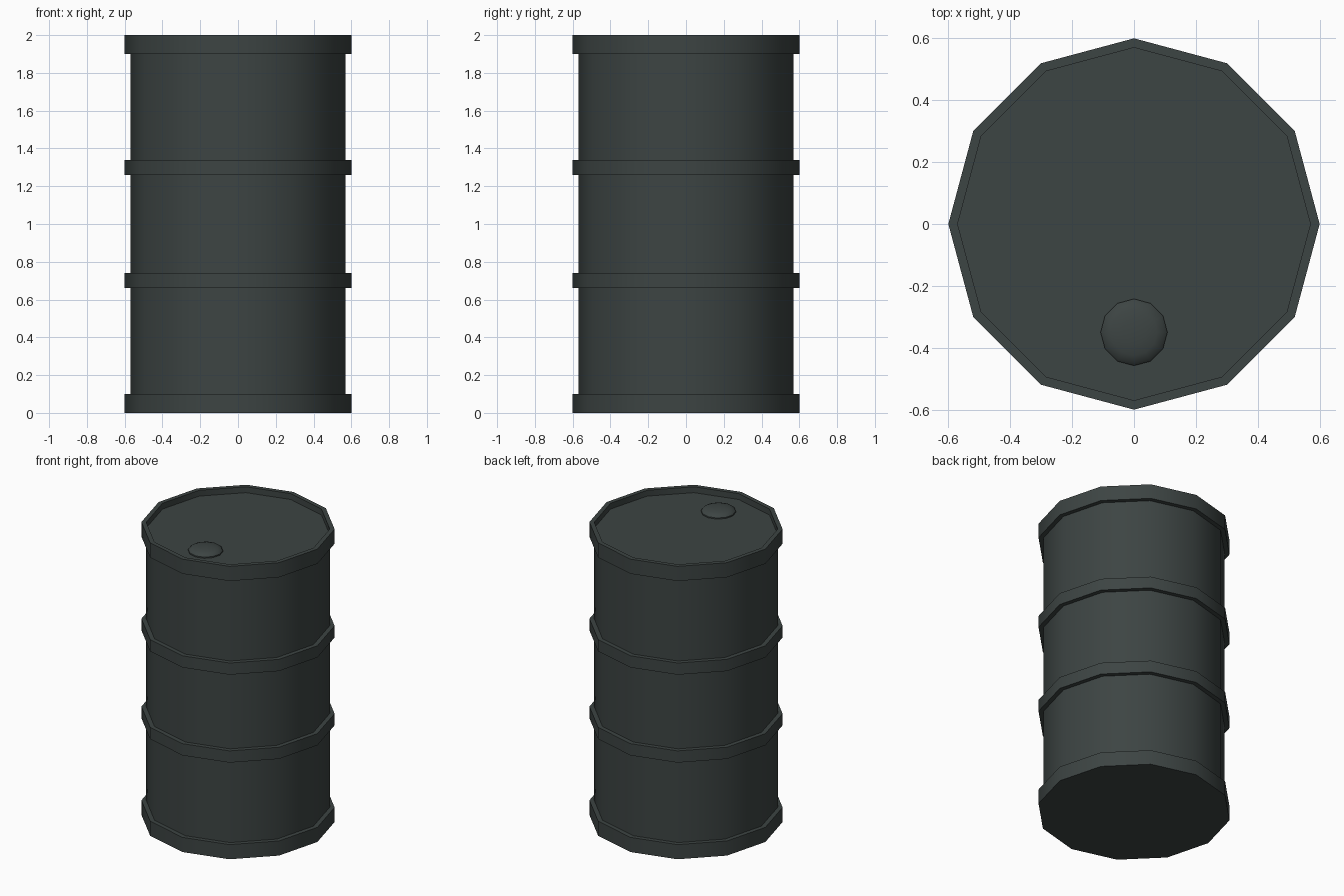
import bpy, bmesh, math

if "Cube" in bpy.data.objects:
    bpy.data.objects.remove(bpy.data.objects["Cube"])

SIDES = 12
R_BODY, R_BAND, LID_Z = 0.57, 0.60, 1.96

paint = bpy.data.materials.new("dark_grey_green_paint")
paint.diffuse_color = (0.046, 0.058, 0.056, 1)
paint.use_nodes = True
paint.node_tree.nodes["Principled BSDF"].inputs["Base Color"].default_value = paint.diffuse_color


def lathe(name, profile, centre=(0, 0, 0)):
    """Spin a (radius, z) profile round z; radius 0 closes to a pole."""
    bm = bmesh.new()
    rings = []
    for r, z in profile:
        if r == 0:
            rings.append([bm.verts.new((0, 0, z))] * SIDES)
        else:
            rings.append([bm.verts.new((r * math.cos(math.tau * i / SIDES),
                                        r * math.sin(math.tau * i / SIDES), z))
                          for i in range(SIDES)])
    for a, b in zip(rings, rings[1:]):
        for i in range(SIDES):
            j = (i + 1) % SIDES
            bm.faces.new(list(dict.fromkeys((a[i], a[j], b[j], b[i]))))
    bmesh.ops.recalc_face_normals(bm, faces=bm.faces)
    mesh = bpy.data.meshes.new(name)
    bm.to_mesh(mesh)
    bm.free()
    mesh.materials.append(paint)
    obj = bpy.data.objects.new(name, mesh)
    obj.location = centre
    bpy.context.collection.objects.link(obj)
    bpy.ops.object.select_all(action='DESELECT')
    obj.select_set(True)
    bpy.context.view_layer.objects.active = obj
    bpy.ops.object.shade_smooth_by_angle(angle=math.radians(40))
    return obj


# Drum: raised bands on a straight wall, with a recessed lid
profile = [(0, 0)]
for low, high in ((0, 0.10), (0.66, 0.74), (1.26, 1.34), (1.90, 2.0)):
    if low > 0:
        profile.append((R_BODY, low))
    profile += [(R_BAND, low), (R_BAND, high), (R_BODY, high)]
profile += [(R_BODY, LID_Z), (0, LID_Z)]
lathe("drum_body", profile)

# Domed filler cap on the lid, near the front
dome = [(0.108, -0.01), (0.108, 0.008), (0.098, 0.019),
        (0.075, 0.028), (0.04, 0.033), (0, 0.035)]
lathe("filler_cap", [(0, -0.01)] + dome, (0, -0.35, LID_Z))
